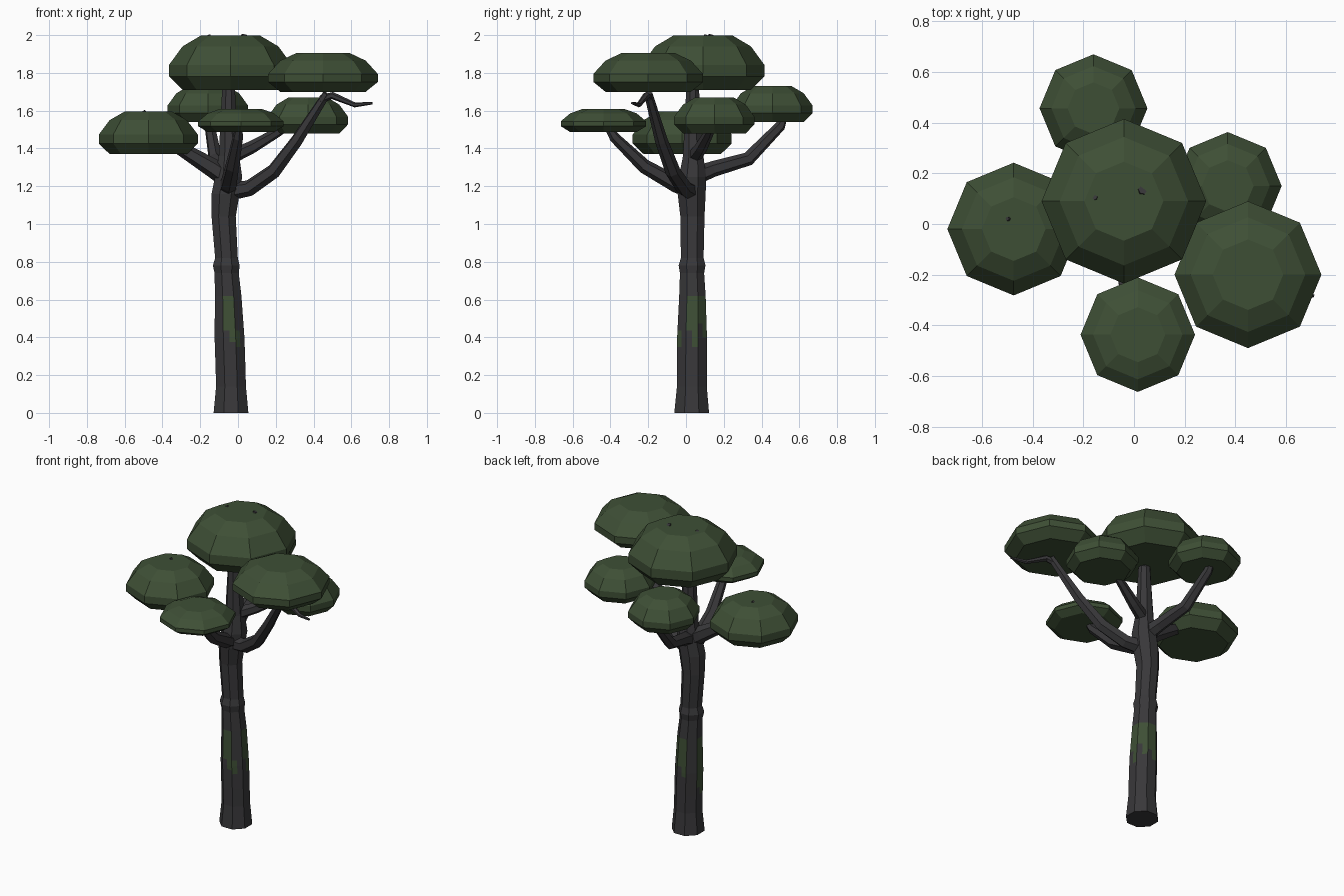
import bpy, bmesh, math
from mathutils import Vector

if "Cube" in bpy.data.objects:
    bpy.data.objects.remove(bpy.data.objects["Cube"])


def material(name, rgb):
    m = bpy.data.materials.new(name)
    m.diffuse_color = (*rgb, 1)
    m.use_nodes = True
    m.node_tree.nodes["Principled BSDF"].inputs["Base Color"].default_value = m.diffuse_color
    return m


bark = material("dark bark", (0.040, 0.039, 0.042))
leaf = material("leaf green", (0.048, 0.078, 0.036))


def finish(name, bm, mats):
    bmesh.ops.recalc_face_normals(bm, faces=bm.faces[:])
    me = bpy.data.meshes.new(name)
    bm.to_mesh(me)
    bm.free()
    for m in mats:
        me.materials.append(m)
    ob = bpy.data.objects.new(name, me)
    bpy.context.collection.objects.link(ob)
    return ob


def skin(bm, rings):
    """Bridge rings of points and cap both ends; returns side faces as (row, column, face)."""
    vs = [[bm.verts.new(p) for p in r] for r in rings]
    n = len(vs[0])
    out = []
    for k in range(len(vs) - 1):
        for i in range(n):
            j = (i + 1) % n
            out.append((k, i, bm.faces.new((vs[k][i], vs[k][j], vs[k + 1][j], vs[k + 1][i]))))
    bm.faces.new(vs[0])
    bm.faces.new(vs[-1])
    return out


def branch(name, points, sides=6):
    """Tapered tube through points (x, y, z, radius)."""
    ps = [Vector(p[:3]) for p in points]
    rings = []
    for k, p in enumerate(ps):
        t = (ps[min(k + 1, len(ps) - 1)] - ps[max(k - 1, 0)]).normalized()
        side = t.cross(Vector((0, 0, 1)))
        side = side.normalized() if side.length > 0.1 else Vector((1, 0, 0))
        up = side.cross(t).normalized()
        r = points[k][3]
        rings.append([p + r * (math.cos(a) * side + math.sin(a) * up)
                      for a in (2 * math.pi * (i + 0.5) / sides for i in range(sides))])
    bm = bmesh.new()
    skin(bm, rings)
    finish(name, bm, [bark])


# Trunk: octagonal stations (z, centre x, centre y, half width)
stations = [(0, -.037, .03, .092), (.14, -.037, .031, .079), (.25, -.040, .031, .079),
            (.40, -.045, .032, .079), (.62, -.052, .034, .070), (.74, -.060, .032, .064),
            (.78, -.062, .032, .071), (.82, -.061, .033, .060), (1.04, -.076, .034, .064),
            (1.16, -.066, .030, .074), (1.25, -.050, .035, .072), (1.36, -.048, .038, .054),
            (1.50, -.050, .036, .045), (1.73, -.050, .035, .033)]
rows = []
for a, b in zip(stations, stations[1:]):
    steps = 6 if 0.2 < a[0] < 0.5 else 1          # finer rows where the moss grows
    rows += [tuple(Vector(a).lerp(Vector(b), s / steps)) for s in range(steps)]
rows.append(stations[-1])
rings = []
for z, x, y, r in rows:
    ring = []
    for i in range(16):                            # octagon with split sides
        ang = math.radians(22.5 * (i - 1))
        rad = r / math.cos(math.radians(22.5)) if i % 2 == 0 else r
        ring.append((x + rad * math.cos(ang), y + rad * math.sin(ang), z))
    rings.append(ring)
bm = bmesh.new()
# Moss patches: side of the octagon -> lower edge height
moss = {0: .38, 1: .42, 2: .40, 4: .26, 6: .40}
for k, i, f in skin(bm, rings):
    z = f.calc_center_median().z
    low = moss.get(i // 2, 9) + (0.05 if i % 2 == 0 else -0.03)
    spill = i // 2 == 7 and i % 2 == 0 and .36 < z < .44
    if low < z < .62 or spill:
        f.material_index = 1
finish("trunk", bm, [bark, leaf])

# Branches
branch("right_front_branch", [(-.06, .03, 1.17, .05), (.06, -.01, 1.19, .043), (.19, -.07, 1.28, .040),
                              (.31, -.13, 1.44, .034), (.47, -.20, 1.69, .022)])
branch("right_front_twig", [(.44, -.19, 1.66, .022), (.50, -.21, 1.68, .019), (.62, -.25, 1.63, .013),
                            (.71, -.285, 1.64, .007)])
branch("left_branch", [(-.05, .03, 1.24, .055), (-.14, .03, 1.30, .05), (-.32, .02, 1.41, .035),
                       (-.44, .02, 1.50, .02), (-.50, .02, 1.60, .008)])
branch("back_branch", [(-.05, .04, 1.25, .05), (-.08, .14, 1.29, .042), (-.12, .33, 1.345, .037),
                       (-.15, .50, 1.52, .028), (-.16, .53, 1.60, .015)])
branch("right_back_branch", [(-.05, .04, 1.35, .04), (.07, .08, 1.405, .034), (.20, .12, 1.48, .026),
                             (.32, .15, 1.55, .015)])
branch("front_branch", [(-.06, .03, 1.19, .055), (-.05, -.05, 1.21, .045), (-.03, -.22, 1.305, .038),
                        (0, -.38, 1.46, .028), (.01, -.43, 1.54, .015)])
branch("crown_fork_right", [(-.05, .035, 1.70, .03), (.0, .09, 1.85, .026), (.035, .135, 2.0, .018)])
branch("crown_fork_left", [(-.05, .035, 1.70, .03), (-.11, .07, 1.85, .02), (-.155, .105, 2.0, .01)])

# Leaf pads: flattened octagonal domes (name: x, y, radius, bottom, top)
profile = [(.78, 0), (1, .25), (1, .46), (.78, .80), (.48, 1)]
pads = {"crown": (-.04, .09, .325, 1.71, 1.998), "right_front": (.45, -.2, .29, 1.70, 1.906),
        "left": (-.475, -.02, .262, 1.37, 1.595), "back": (-.16, .457, .213, 1.54, 1.73),
        "right_back": (.37, .15, .213, 1.48, 1.67), "front": (.015, -.437, .226, 1.487, 1.61)}
for name, (x, y, r, z0, z1) in pads.items():
    bm = bmesh.new()
    skin(bm, [[(x + r * s * math.cos(i * math.pi / 4), y + r * s * math.sin(i * math.pi / 4),
                z0 + h * (z1 - z0)) for i in range(8)] for s, h in profile])
    finish(name + "_leaves", bm, [leaf])
